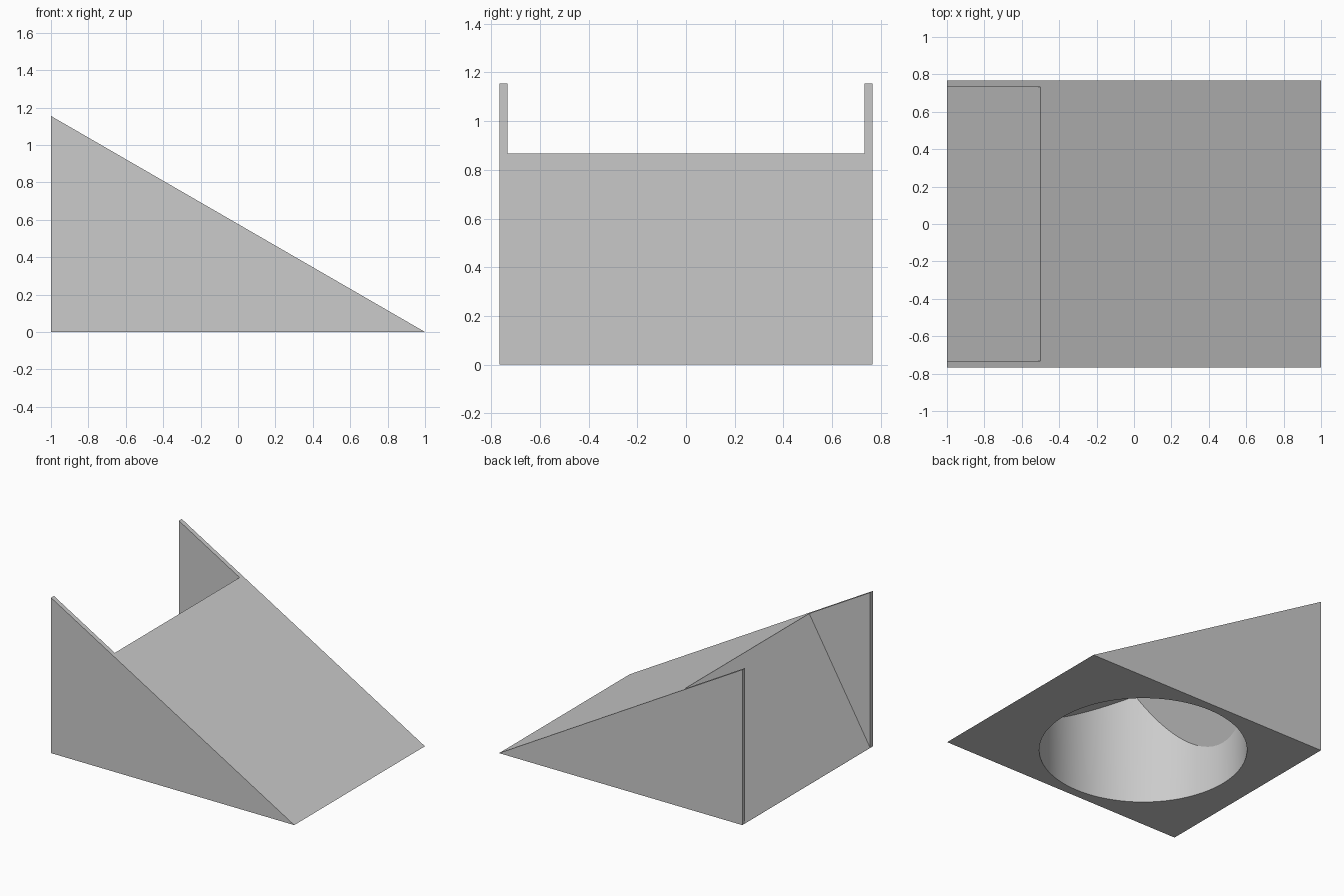
import bpy
import bmesh
import math
from mathutils import Vector

default = bpy.data.objects.get("Cube")
if default:
    bpy.data.objects.remove(default, do_unlink=True)

HALF_W = 0.767      # half width of the wedge
SLOT_W = 0.733      # half width of the slot between the cheeks
HEIGHT = 1.155
WALL = 0.032        # shell left above the round hollow
LIP = 0.004

grey = bpy.data.materials.new("light_grey")
grey.use_nodes = True
grey.diffuse_color = (0.6, 0.6, 0.6, 1)
grey.node_tree.nodes["Principled BSDF"].inputs["Base Color"].default_value = (0.6, 0.6, 0.6, 1)


def finish(name, bm):
    bmesh.ops.recalc_face_normals(bm, faces=bm.faces)
    mesh = bpy.data.meshes.new(name)
    bm.to_mesh(mesh)
    bm.free()
    mesh.materials.append(grey)
    obj = bpy.data.objects.new(name, mesh)
    bpy.context.collection.objects.link(obj)
    return obj


def prism(name, profile, half):
    """Extrude an x-z profile along y, centred."""
    bm = bmesh.new()
    face = bm.faces.new([bm.verts.new((x, -half, z)) for x, z in profile])
    ext = bmesh.ops.extrude_face_region(bm, geom=[face])["geom"]
    verts = [v for v in ext if isinstance(v, bmesh.types.BMVert)]
    bmesh.ops.translate(bm, verts=verts, vec=(0, 2 * half, 0))
    return finish(name, bm)


def subtract(target, cutter):
    mod = target.modifiers.new(cutter.name, "BOOLEAN")
    mod.operation = "DIFFERENCE"
    mod.solver = "EXACT"
    mod.object = cutter
    bpy.context.view_layer.objects.active = target
    bpy.ops.object.modifier_apply(modifier=mod.name)
    bpy.data.objects.remove(cutter, do_unlink=True)


# Wedge body
wedge = prism("wedge_stand", [(-1, 0), (1, 0), (-1, HEIGHT)], HALF_W)

# Slot at the tall end, its floor square to the ramp, leaving two cheeks
slot = prism("slot_cutter", [(-1.2, LIP), (-1, LIP), (-0.5, 0.866), (-0.4, 1.039),
                             (-0.4, 1.3), (-1.2, 1.3)], SLOT_W)
subtract(wedge, slot)

# Round hollow from below, trimmed parallel to the ramp and the slot floor
bm = bmesh.new()
bmesh.ops.create_cone(bm, cap_ends=True, segments=96, radius1=0.7, radius2=0.7, depth=2.4)
bmesh.ops.translate(bm, verts=bm.verts, vec=(-0.08, 0, 0.8))
ramp_normal = Vector((0.5, 0, 0.866))
floor_normal = Vector((-0.866, 0, 0.5))
for point, normal in ((Vector((1, 0, 0)), ramp_normal), (Vector((-1, 0, 0)), floor_normal)):
    cut = bmesh.ops.bisect_plane(bm, geom=bm.verts[:] + bm.edges[:] + bm.faces[:],
                                 plane_co=point - normal * WALL, plane_no=normal,
                                 clear_outer=True)["geom_cut"]
    rim = [e for e in cut if isinstance(e, bmesh.types.BMEdge)]
    bmesh.ops.holes_fill(bm, edges=rim, sides=0)
subtract(wedge, finish("hollow_cutter", bm))

# Smooth round wall, sharp edges elsewhere
bpy.ops.object.select_all(action="DESELECT")
wedge.select_set(True)
bpy.context.view_layer.objects.active = wedge
bpy.ops.object.shade_smooth_by_angle(angle=math.radians(15))
